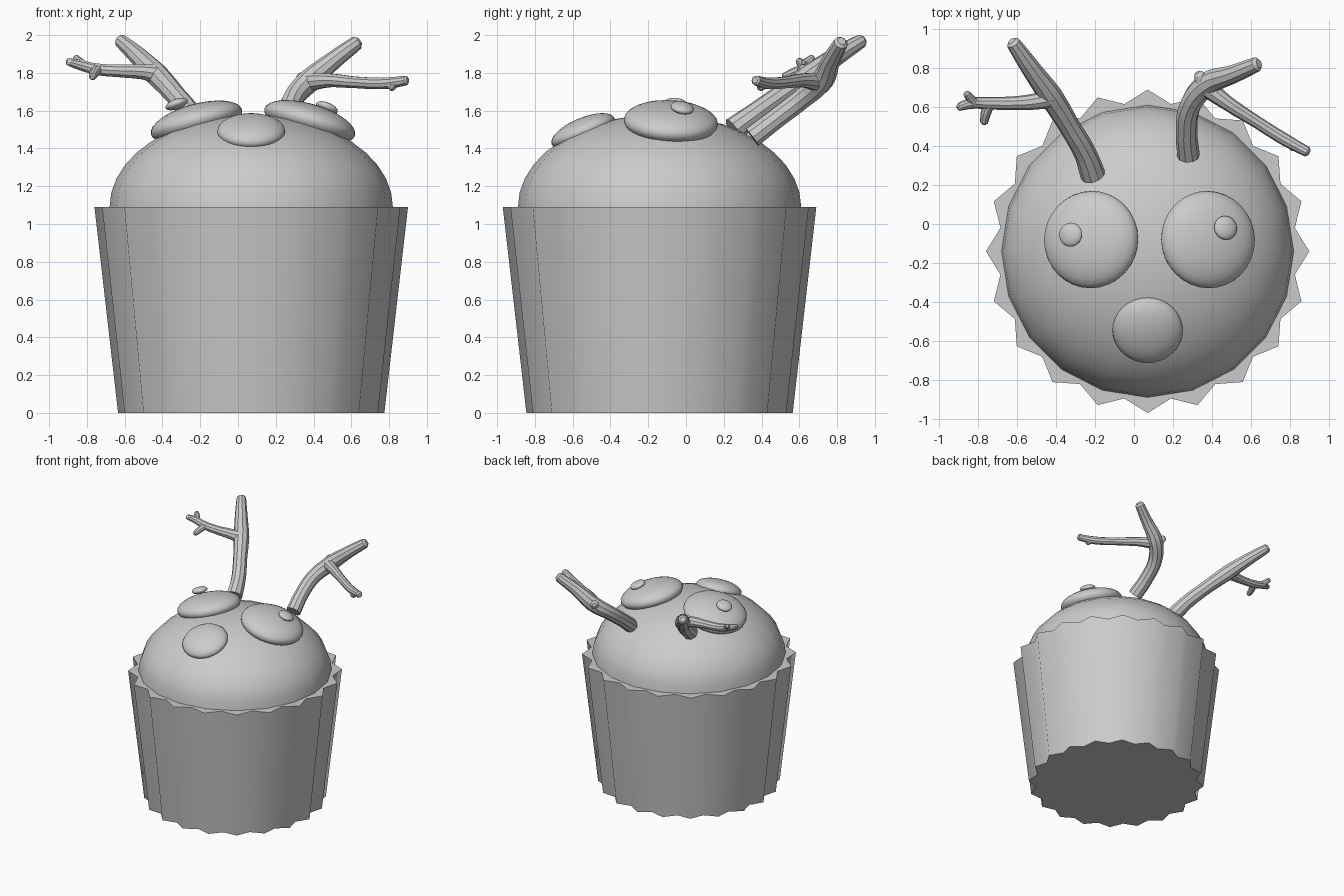
import bpy, bmesh
from math import sin, cos, pi
from mathutils import Vector, Matrix

if "Cube" in bpy.data.objects:
    bpy.data.objects.remove(bpy.data.objects["Cube"])

CX, CY = 0.07, -0.14          # axis of the cake
RIM, DOME_R, DOME_H = 1.09, 0.75, 0.49


def finish(name, bm):
    me = bpy.data.meshes.new(name)
    bm.normal_update()
    bm.to_mesh(me)
    bm.free()
    ob = bpy.data.objects.new(name, me)
    bpy.context.collection.objects.link(ob)
    return ob


# Pleated paper cup: 20 ridges, closed at both ends
def cup():
    bm = bmesh.new()
    n = 40
    rings = []
    for z, ridge, valley in ((0, 0.705, 0.65), (RIM, 0.83, 0.765)):
        ring = []
        for i in range(n):
            r = valley if i % 2 else ridge
            a = 2 * pi * i / n
            ring.append(bm.verts.new((CX + r * cos(a), CY + r * sin(a), z)))
        rings.append(ring)
    low, top = rings
    for i in range(n):
        j = (i + 1) % n
        bm.faces.new((low[i], low[j], top[j], top[i])).smooth = True
    bm.faces.new(low[::-1])
    bm.faces.new(top)
    for e in bm.edges:
        if abs(e.verts[0].co.z - e.verts[1].co.z) < 1e-4:
            e.smooth = False
    finish("paper_cup", bm)


# Cake dome: upper half of a flattened sphere
def dome():
    bm = bmesh.new()
    bmesh.ops.create_uvsphere(bm, u_segments=20, v_segments=20, radius=1)
    bmesh.ops.delete(bm, geom=[v for v in bm.verts if v.co.z < -0.01], context='VERTS')
    bm.transform(Matrix.Translation((CX, CY, RIM)) @ Matrix.Diagonal((DOME_R, DOME_R, DOME_H, 1)))
    for f in bm.faces:
        f.smooth = True
    finish("cake_dome", bm)


# Flattened button lying along a given normal
def button(name, centre, radius, thick, normal):
    bm = bmesh.new()
    bmesh.ops.create_uvsphere(bm, u_segments=32, v_segments=16, radius=1)
    rot = Vector((0, 0, 1)).rotation_difference(Vector(normal)).to_matrix().to_4x4()
    bm.transform(Matrix.Translation(centre) @ rot @ Matrix.Diagonal((radius, radius, thick, 1)))
    for f in bm.faces:
        f.smooth = True
    finish(name, bm)


def dome_normal(x, y):
    dx, dy = x - CX, y - CY
    dz = DOME_H * (1 - (dx * dx + dy * dy) / DOME_R ** 2) ** 0.5
    return (dx / DOME_R ** 2, dy / DOME_R ** 2, dz / DOME_H ** 2)


# Branching antler from tapered tubes; each point is x, y, z, radius
def antler(name, branches):
    cu = bpy.data.curves.new(name, 'CURVE')
    cu.dimensions = '3D'
    cu.bevel_depth = 1.0
    cu.bevel_resolution = 3
    cu.resolution_u = 6
    cu.use_fill_caps = True
    for pts in branches:
        end = Vector(pts[-1][:3])
        step = (end - Vector(pts[-2][:3])).normalized() * pts[-1][3] * 0.4
        pts = pts + [(*(end + step), pts[-1][3] * 0.6)]
        sp = cu.splines.new('BEZIER')
        sp.bezier_points.add(len(pts) - 1)
        for bp, p in zip(sp.bezier_points, pts):
            bp.co = p[:3]
            bp.radius = p[3]
            bp.handle_left_type = bp.handle_right_type = 'AUTO'
    ob = bpy.data.objects.new(name, cu)
    bpy.context.collection.objects.link(ob)
    bpy.ops.object.select_all(action='DESELECT')
    ob.select_set(True)
    bpy.context.view_layer.objects.active = ob
    bpy.ops.object.convert(target='MESH')
    bpy.ops.object.shade_smooth_by_angle()


cup()
dome()

# Eyes, pupils and nose
for side, x in (("left", -0.22), ("right", 0.38)):
    button(side + "_eye", (x, -0.08, 1.54), 0.25, 0.095, dome_normal(x, -0.08))
button("left_pupil", (-0.325, -0.055, 1.635), 0.062, 0.027, (-0.36, 0.1, 1))
button("right_pupil", (0.47, -0.02, 1.615), 0.062, 0.027, (0.4, 0.2, 1))
button("nose", (CX, -0.545, 1.492), 0.18, 0.07, dome_normal(CX, -0.545))

antler("left_antler", [
    [(-0.21, 0.25, 1.50, .065), (-0.25, 0.36, 1.58, .058), (-0.33, 0.5, 1.68, .055),
     (-0.43, 0.66, 1.79, .062), (-0.53, 0.8, 1.89, .050), (-0.62, 0.93, 1.97, .036)],
    [(-0.42, 0.65, 1.79, .055), (-0.50, 0.63, 1.805, .042), (-0.62, 0.62, 1.81, .035),
     (-0.75, 0.62, 1.82, .032), (-0.83, 0.62, 1.84, .029), (-0.90, 0.60, 1.86, .020)],
    [(-0.82, 0.62, 1.84, .026), (-0.86, 0.67, 1.88, .018)],
    [(-0.74, 0.62, 1.82, .028), (-0.76, 0.57, 1.80, .027), (-0.77, 0.52, 1.78, .020)],
])
antler("right_antler", [
    [(0.28, 0.35, 1.46, .058), (0.27, 0.48, 1.56, .055), (0.29, 0.61, 1.66, .056),
     (0.38, 0.72, 1.76, .062), (0.51, 0.77, 1.87, .048), (0.63, 0.82, 1.96, .038)],
    [(0.36, 0.71, 1.75, .052), (0.48, 0.62, 1.76, .038), (0.62, 0.53, 1.75, .032),
     (0.78, 0.43, 1.745, .032), (0.89, 0.37, 1.76, .026)],
    [(0.80, 0.42, 1.745, .026), (0.82, 0.39, 1.72, .020)],
    [(0.36, 0.72, 1.76, .045), (0.33, 0.77, 1.78, .025)],
])
